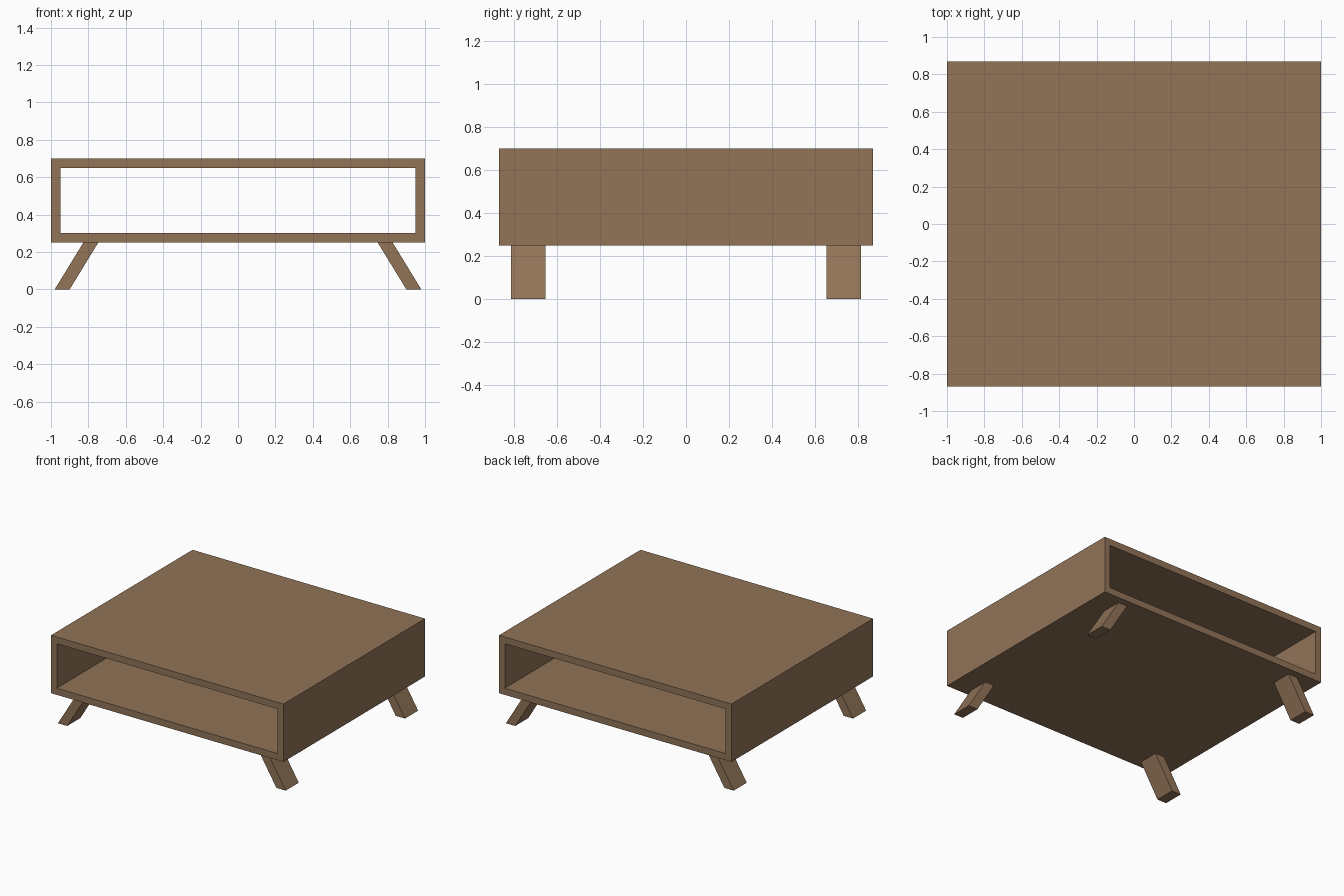
import bpy
import bmesh

if "Cube" in bpy.data.objects:
    bpy.data.objects.remove(bpy.data.objects["Cube"])

wood = bpy.data.materials.new("brown wood")
wood.diffuse_color = (0.285, 0.174, 0.097, 1.0)
wood.use_nodes = True
wood.node_tree.nodes["Principled BSDF"].inputs["Base Color"].default_value = wood.diffuse_color


def extrude_profile(name, loops, y0, y1):
    """Extrude a closed (x, z) outline along y; a second loop makes a through opening."""
    bm = bmesh.new()
    rings = [[[bm.verts.new((x, y, z)) for x, z in loop] for loop in loops]
             for y in (y0, y1)]
    n = len(loops[0])
    for k in range(len(loops)):
        for i in range(n):
            j = (i + 1) % n
            bm.faces.new((rings[0][k][i], rings[0][k][j], rings[1][k][j], rings[1][k][i]))
    for ring in rings:
        if len(loops) == 1:
            bm.faces.new(ring[0])
        else:
            for i in range(n):
                j = (i + 1) % n
                bm.faces.new((ring[0][i], ring[0][j], ring[1][j], ring[1][i]))
    bmesh.ops.recalc_face_normals(bm, faces=bm.faces[:])
    mesh = bpy.data.meshes.new(name)
    bm.to_mesh(mesh)
    bm.free()
    mesh.materials.append(wood)
    obj = bpy.data.objects.new(name, mesh)
    bpy.context.collection.objects.link(obj)
    return obj


def rectangle(half_x, z0, z1):
    return [(-half_x, z0), (half_x, z0), (half_x, z1), (-half_x, z1)]


# Table body: a box open at front and back
extrude_profile("table_body", [rectangle(1.0, 0.25, 0.70), rectangle(0.95, 0.302, 0.648)],
                -0.87, 0.87)

# Four splayed legs
for side, sx in (("left", -1), ("right", 1)):
    outline = [(sx * 0.90, 0), (sx * 0.98, 0), (sx * 0.827, 0.25), (sx * 0.747, 0.25)]
    for end, sy in (("front", -1), ("back", 1)):
        extrude_profile(f"{end}_{side}_leg", [outline], sy * 0.653, sy * 0.814)
